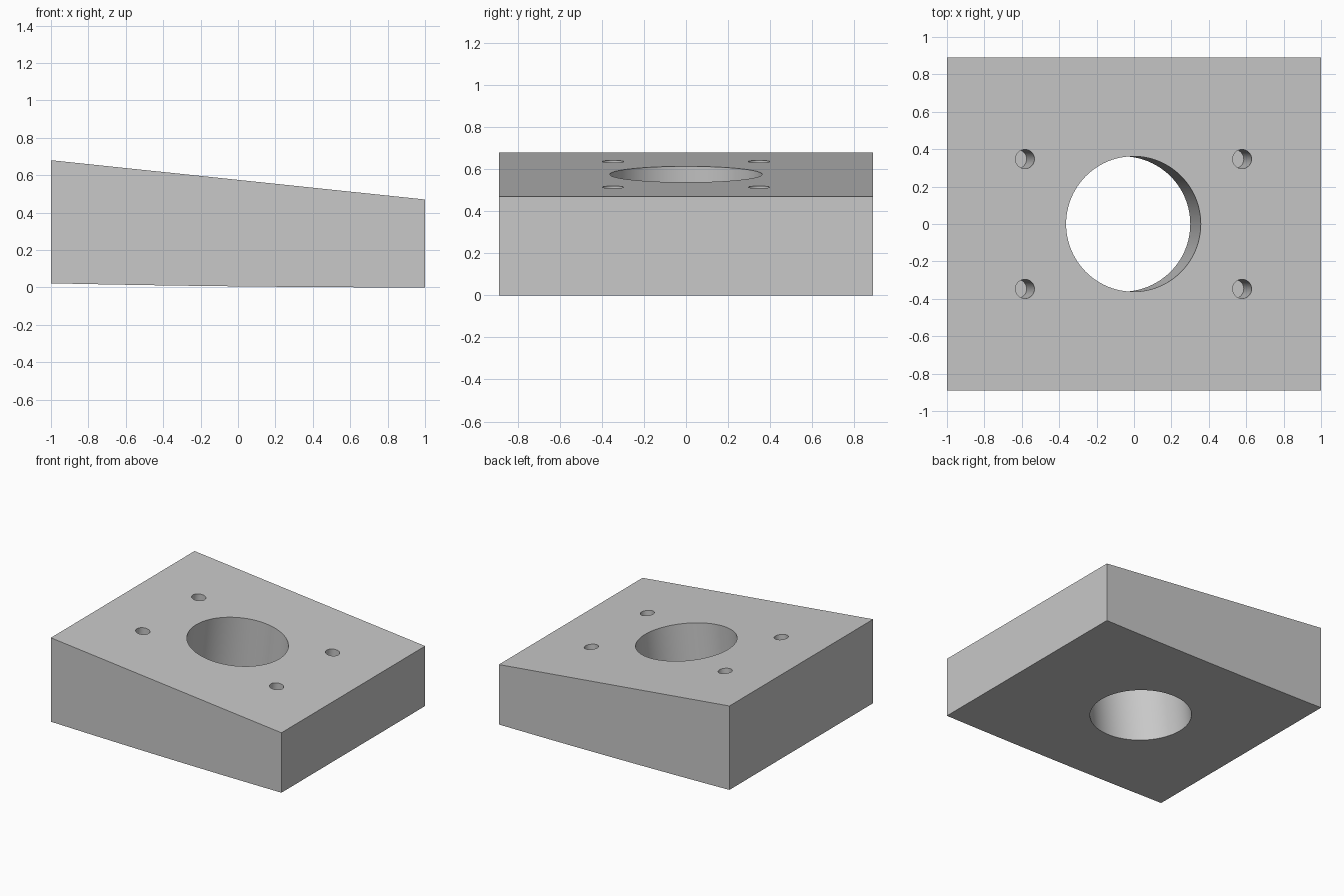
import bpy, bmesh, math
from mathutils import Matrix, Vector

cube = bpy.data.objects.get("Cube")
if cube:
    bpy.data.objects.remove(cube, do_unlink=True)

HALF_DEPTH = 0.89
TOP_LEFT, TOP_RIGHT = 0.68, 0.47
SLOPE = (TOP_LEFT - TOP_RIGHT) / 2
TILT = math.atan(SLOPE)

grey = bpy.data.materials.new("plain_grey")
grey.use_nodes = True
colour = (0.58, 0.58, 0.58, 1)
grey.diffuse_color = colour
grey.node_tree.nodes["Principled BSDF"].inputs["Base Color"].default_value = colour


def add_object(name, bm):
    bmesh.ops.recalc_face_normals(bm, faces=bm.faces[:])
    mesh = bpy.data.meshes.new(name)
    bm.to_mesh(mesh)
    bm.free()
    mesh.materials.append(grey)
    obj = bpy.data.objects.new(name, mesh)
    bpy.context.collection.objects.link(obj)
    return obj


def top_z(x):
    return (TOP_LEFT + TOP_RIGHT) / 2 - SLOPE * x


def drill(block, name, x, y, radius, depth, sides):
    """Cut a round hole square to the sloping top, starting above it."""
    above = 0.2
    bm = bmesh.new()
    bmesh.ops.create_cone(bm, cap_ends=True, segments=sides, radius1=radius,
                          radius2=radius, depth=depth + above)
    axis = Vector((math.sin(TILT), 0, math.cos(TILT)))
    centre = Vector((x, y, top_z(x))) + axis * (above - depth) / 2
    bm.transform(Matrix.Translation(centre) @ Matrix.Rotation(TILT, 4, 'Y'))
    cutter = add_object(name, bm)
    cutter.hide_render = True
    mod = block.modifiers.new(name, 'BOOLEAN')
    mod.operation = 'DIFFERENCE'
    mod.solver = 'EXACT'
    mod.object = cutter
    bpy.ops.object.modifier_apply(modifier=mod.name)
    bpy.data.objects.remove(cutter, do_unlink=True)


# Wedge block: sloping top, gently curved underside
STEPS = 12
profile = [(1, TOP_RIGHT), (-1, TOP_LEFT)]
for i in range(STEPS + 1):
    x = -1 + 2 * i / STEPS
    profile.append((x, 0.022 * ((1 - x) / 2) ** 2))
bm = bmesh.new()
side = bm.faces.new([bm.verts.new((x, -HALF_DEPTH, z)) for x, z in profile])
moved = bmesh.ops.extrude_face_region(bm, geom=[side])["geom"]
bmesh.ops.translate(bm, vec=(0, 2 * HALF_DEPTH, 0),
                    verts=[v for v in moved if isinstance(v, bmesh.types.BMVert)])
block = add_object("wedge_block", bm)
bpy.ops.object.select_all(action='DESELECT')
block.select_set(True)
bpy.context.view_layer.objects.active = block

# Large through hole and four blind screw holes
drill(block, "centre_hole", -0.003, 0, 0.362, 1.0, 96)
for x in (-0.583, 0.578):
    for y in (-0.347, 0.347):
        drill(block, "screw_hole", x, y, 0.051, 0.4, 32)

bpy.ops.object.shade_smooth_by_angle(angle=math.radians(30))
